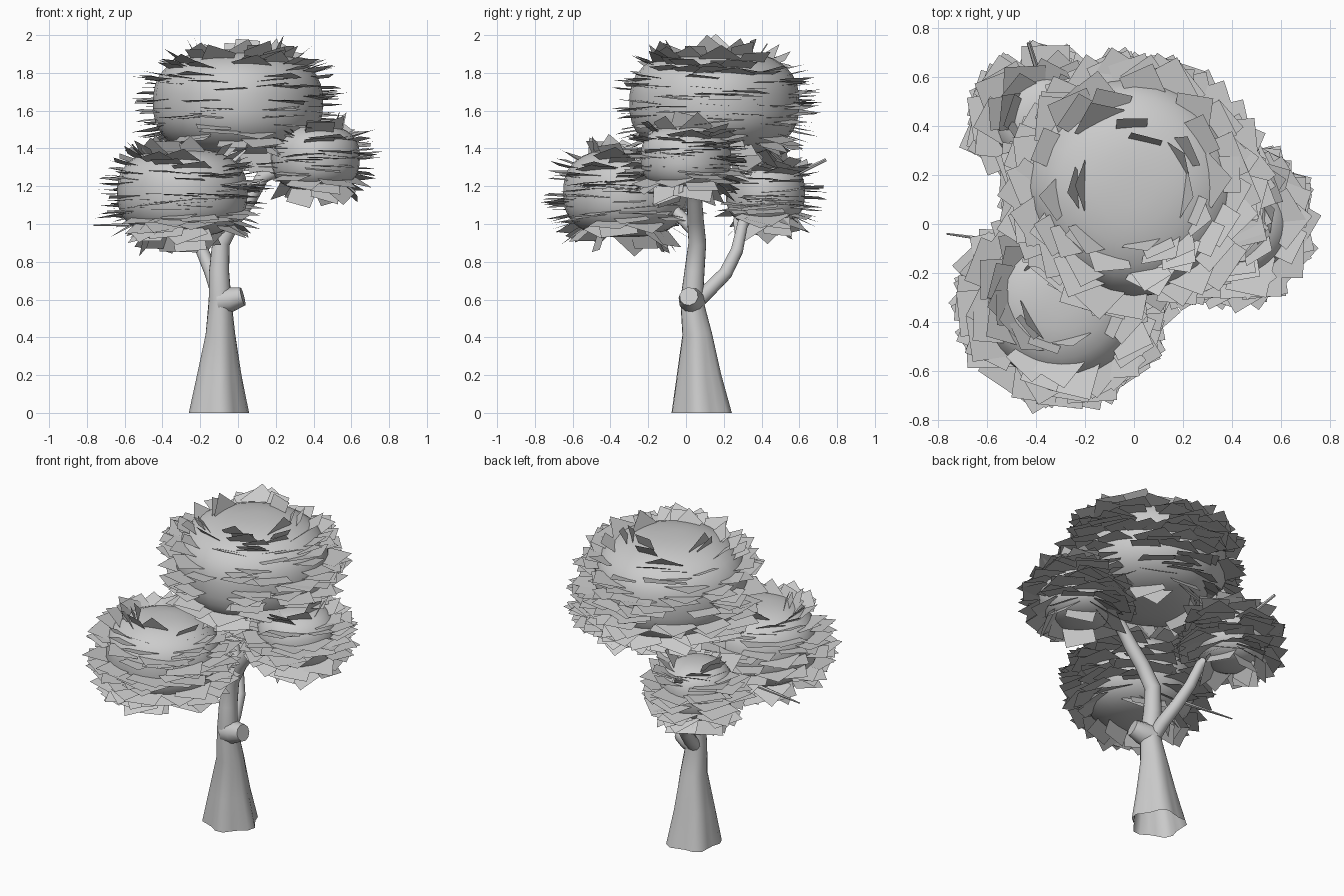
import bpy, bmesh, math, random
from mathutils import Vector

random.seed(7)
if "Cube" in bpy.data.objects:
    bpy.data.objects.remove(bpy.data.objects["Cube"])

grey = bpy.data.materials.new("plain grey")
grey.use_nodes = True
GREY = (0.6, 0.6, 0.6, 1)
grey.diffuse_color = GREY
grey.node_tree.nodes["Principled BSDF"].inputs["Base Color"].default_value = GREY


def finish(bm, name, smooth=True):
    mesh = bpy.data.meshes.new(name)
    bm.to_mesh(mesh)
    bm.free()
    mesh.materials.append(grey)
    obj = bpy.data.objects.new(name, mesh)
    bpy.context.collection.objects.link(obj)
    if smooth:
        bpy.ops.object.select_all(action='DESELECT')
        obj.select_set(True)
        bpy.context.view_layer.objects.active = obj
        bpy.ops.object.shade_smooth_by_angle(angle=math.radians(50))
    return obj


def limb(name, path, sides=10, lobes=0.0):
    """Tube through (x, y, z, radius) points, open at its start; lobes flare the foot into roots."""
    bm = bmesh.new()
    pts = [Vector(p[:3]) for p in path]
    rings = []
    for i, p in enumerate(pts):
        axis = pts[min(i + 1, len(pts) - 1)] - pts[max(i - 1, 0)]
        if lobes and i == 0:
            axis = Vector((0, 0, 1))
        turn = Vector((0, 0, 1)).rotation_difference(axis)
        fade = lobes * max(0, 1 - p.z / 0.6)
        ring = []
        for k in range(sides):
            a = math.tau * k / sides
            r = path[i][3] * (1 + fade * math.cos(5 * a + 0.6))
            ring.append(bm.verts.new(p + turn @ Vector((r * math.cos(a), r * math.sin(a), 0))))
        rings.append(ring)
    for low, high in zip(rings, rings[1:]):
        for k in range(sides):
            j = (k + 1) % sides
            bm.faces.new((low[k], low[j], high[j], high[k]))
    bm.faces.new(rings[-1])
    return finish(bm, name)


POWER = 2.6  # how boxy the puffs are from the side
ROUND = 1.85  # how round they are from above


def puff_point(d):
    """Push a unit direction out to a rounded drum."""
    rho = (abs(d.x) ** ROUND + abs(d.y) ** ROUND) ** (1 / ROUND)
    return d / (rho ** POWER + abs(d.z) ** POWER) ** (1 / POWER)


def foliage(name, centre, size, count, leaf=0.128):
    centre, size = Vector(centre), Vector(size)
    # solid puff
    bm = bmesh.new()
    bmesh.ops.create_uvsphere(bm, u_segments=28, v_segments=18, radius=1)
    for v in bm.verts:
        v.co = centre + puff_point(v.co.normalized()) * size
    finish(bm, name + "_puff")

    # square leaves standing out from the puff, smaller near its poles
    bm = bmesh.new()
    for i in range(count):
        h = -0.92 + 1.84 * (i + random.random()) / count
        a = random.uniform(0, math.tau)
        c = math.sqrt(1 - h * h)
        q = puff_point(Vector((c * math.cos(a), c * math.sin(a), h)))
        spot = centre + q * size
        rise = math.copysign(abs(h / c) ** 2, h) * 0.55 + random.uniform(-0.06, 0.06)
        out = Vector((math.cos(a), math.sin(a), rise)).normalized()
        side = Vector((-math.sin(a), math.cos(a), random.uniform(-0.1, 0.1))).normalized()
        out = (out - side * out.dot(side)).normalized()
        spin = random.uniform(0, math.tau)
        half = leaf * random.uniform(0.85, 1.15) * (1 - 0.35 * max(h, 0) ** 2)
        corners = []
        for k in range(4):
            t = spin + k * math.pi / 2
            corners.append(bm.verts.new(spot + half * (out * math.cos(t) + side * math.sin(t))))
        bm.faces.new(corners)
    finish(bm, name + "_leaves", smooth=False)


# trunk, bending over towards the left puff
limb("trunk", [(-0.107, 0.085, 0, 0.152), (-0.103, 0.07, 0.2, 0.115), (-0.095, 0.06, 0.42, 0.078),
               (-0.095, 0.03, 0.6, 0.06), (-0.1, 0.045, 0.75, 0.053), (-0.09, 0.06, 0.9, 0.047),
               (-0.02, 0.05, 1.03, 0.043), (0.06, 0.045, 1.13, 0.04), (0.13, 0.03, 1.25, 0.037),
               (0.3, 0.01, 1.33, 0.03)], sides=20, lobes=0.11)

# branches
limb("back_branch", [(-0.1, 0.04, 0.57, 0.04), (-0.11, 0.12, 0.65, 0.04), (-0.14, 0.21, 0.74, 0.037),
                     (-0.19, 0.27, 0.86, 0.034), (-0.24, 0.3, 1.0, 0.03), (-0.34, 0.42, 1.15, 0.025)])
limb("front_branch", [(-0.08, 0.05, 0.96, 0.035), (-0.15, -0.05, 1.06, 0.033),
                      (-0.27, -0.25, 1.14, 0.03)])
limb("cut_stub", [(-0.1, 0.035, 0.59, 0.07), (-0.04, 0.025, 0.6, 0.066), (0.025, 0.015, 0.617, 0.05)])
limb("back_twig", [(-0.34, 0.45, 1.2, 0.014), (-0.43, 0.74, 1.34, 0.009)], sides=6)
limb("right_twig", [(-0.4, -0.09, 1.0, 0.014), (-0.765, -0.04, 0.993, 0.004)], sides=6)

# foliage
foliage("crown", (0, 0.15, 1.64), (0.45, 0.45, 0.285), 210)
foliage("front", (-0.295, -0.32, 1.165), (0.345, 0.33, 0.235), 155)
foliage("left", (0.41, 0.0, 1.35), (0.235, 0.24, 0.175), 95)
foliage("back", (-0.37, 0.42, 1.165), (0.22, 0.21, 0.175), 95)
